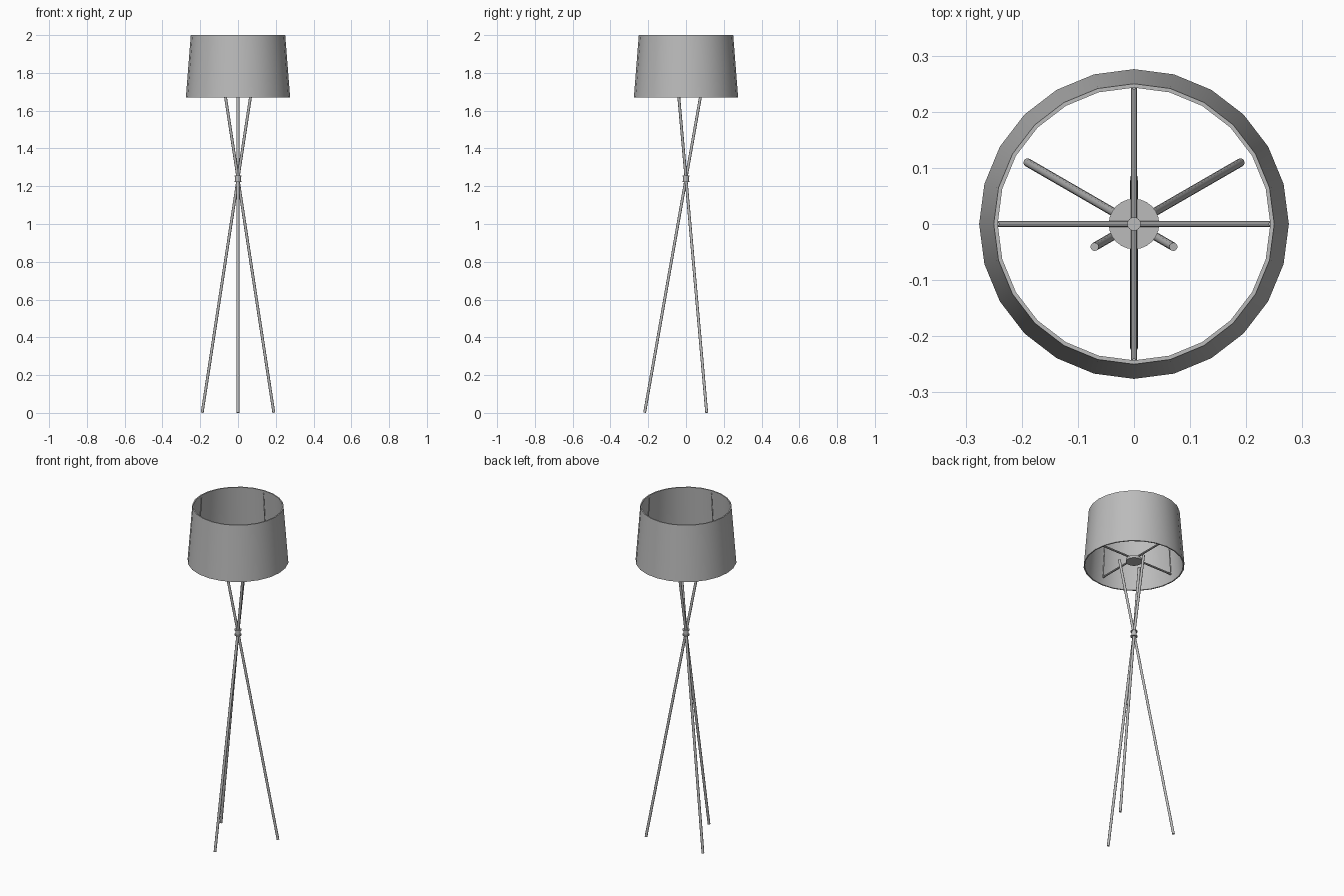
import bpy
import bmesh
from math import cos, sin, pi, radians
from mathutils import Vector

cube = bpy.data.objects.get("Cube")
if cube:
    bpy.data.objects.remove(cube, do_unlink=True)

grey = bpy.data.materials.new("plain grey")
grey.use_nodes = True
colour = (0.5, 0.5, 0.5, 1)
grey.diffuse_color = colour
grey.node_tree.nodes["Principled BSDF"].inputs["Base Color"].default_value = colour


def finish(obj, name):
    obj.name = name
    obj.data.materials.append(grey)
    bpy.ops.object.select_all(action="DESELECT")
    obj.select_set(True)
    bpy.context.view_layer.objects.active = obj
    bpy.ops.object.shade_smooth_by_angle(angle=radians(35))
    return obj


def rod(name, start, end, radius, sides=12):
    """Straight round bar between two points."""
    start, end = Vector(start), Vector(end)
    axis = end - start
    bpy.ops.mesh.primitive_cylinder_add(
        vertices=sides, radius=radius, depth=axis.length,
        location=(start + end) / 2,
        rotation=axis.to_track_quat("Z", "Y").to_euler())
    return finish(bpy.context.object, name)


def lathe(name, profile, sides, closed=False):
    """Revolve (radius, height) points round the z axis."""
    bm = bmesh.new()
    rings = [[bm.verts.new((r * sin(2 * pi * i / sides), r * cos(2 * pi * i / sides), z))
              for i in range(sides)] for r, z in profile]
    pairs = list(zip(rings, rings[1:]))
    if closed:
        pairs.append((rings[-1], rings[0]))
    else:
        bm.faces.new(rings[0])
        bm.faces.new(rings[-1])
    for a, b in pairs:
        for i in range(sides):
            j = (i + 1) % sides
            bm.faces.new((a[i], a[j], b[j], b[i]))
    bmesh.ops.recalc_face_normals(bm, faces=bm.faces)
    mesh = bpy.data.meshes.new(name)
    bm.to_mesh(mesh)
    bm.free()
    obj = bpy.data.objects.new(name, mesh)
    bpy.context.collection.objects.link(obj)
    return finish(obj, name)


# Tapered shade with a thin wall, open at both ends
lathe("shade", [(0.276, 1.67), (0.25, 2.0), (0.243, 2.0), (0.269, 1.67)], 24, closed=True)

# Three legs crossing at the collar
CROSS, FOOT, TOP = 1.24, 0.219, 1.70
for n, deg in enumerate((30, 150, 270)):
    out = Vector((cos(radians(deg)), sin(radians(deg)), 0))
    head = out * (-FOOT * (TOP - CROSS) / CROSS)
    rod(f"leg_{n + 1}", out * FOOT + Vector((0, 0, 0.001)),
        head + Vector((0, 0, TOP)), 0.0075)

# Flanged collar holding the legs together
lathe("collar", [(0.019, 1.222), (0.019, 1.228), (0.015, 1.228), (0.015, 1.252),
                 (0.019, 1.252), (0.019, 1.258)], 16)

# Hub plate and centre boss inside the shade
lathe("hub", [(0.045, 1.695), (0.045, 1.71)], 24)
lathe("hub_boss", [(0.012, 1.71), (0.012, 1.724)], 16)

# Spokes out to the shade, each with a wire up the inner wall
for n in range(4):
    out = Vector((cos(n * pi / 2), sin(n * pi / 2), 0))
    edge = out * 0.262 + Vector((0, 0, 1.714))
    rod(f"spoke_{n + 1}", (0, 0, 1.714), edge, 0.0055, 10)
    rod(f"shade_wire_{n + 1}", edge, out * 0.242 + Vector((0, 0, 1.985)), 0.003, 6)
